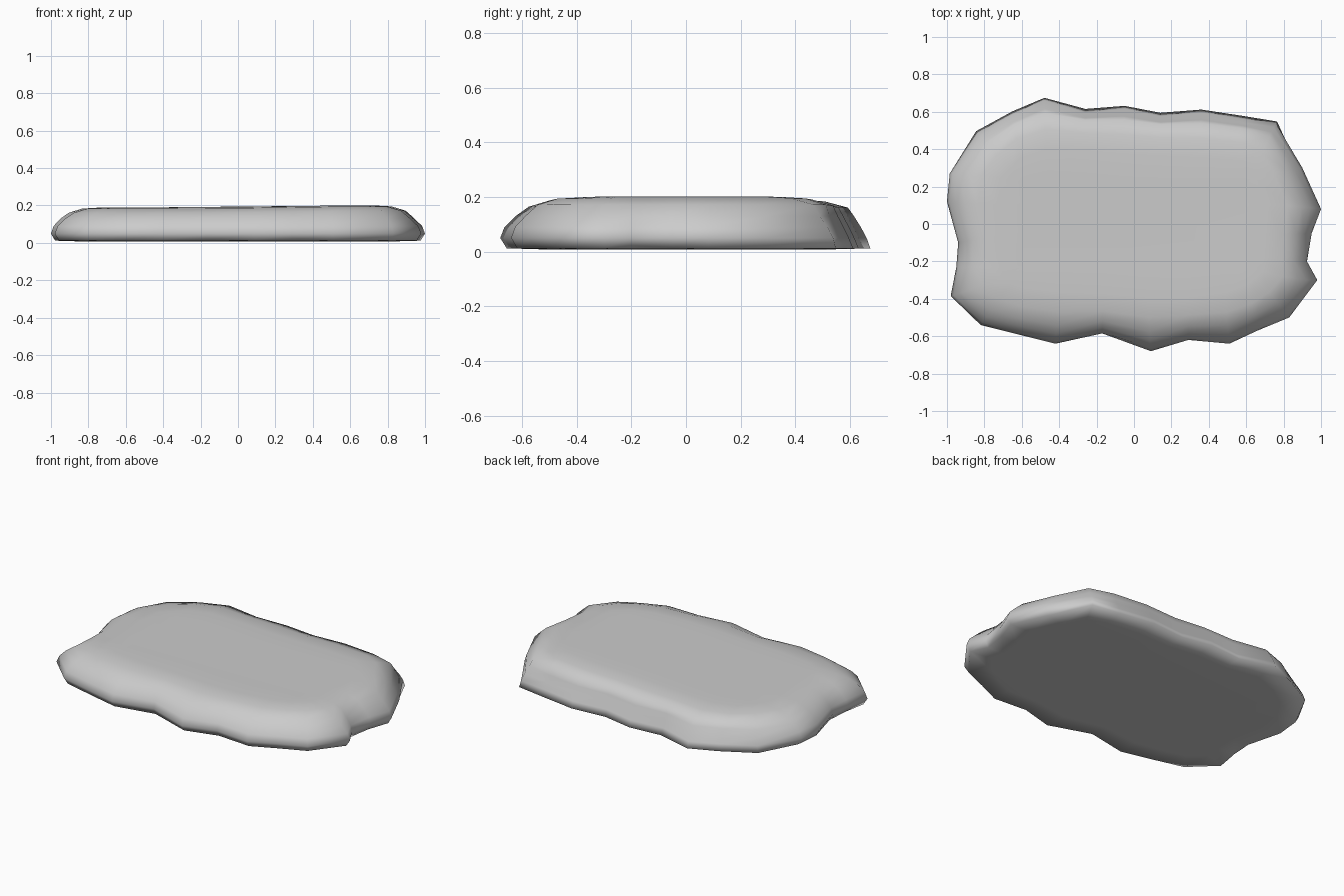
import bpy, bmesh
from mathutils import Vector

if "Cube" in bpy.data.objects:
    bpy.data.objects.remove(bpy.data.objects["Cube"])

# Widest outline of the slab, counter-clockwise from the right
OUTLINE = [(1.0, .08), (.90, .30), (.77, .56), (.58, .585), (.36, .62), (.14, .60),
           (-.05, .64), (-.26, .62), (-.48, .685), (-.65, .61), (-.85, .505),
           (-.985, .27), (-1.0, .12), (-.94, -.10), (-.95, -.23), (-.98, -.385),
           (-.82, -.54), (-.62, -.59), (-.42, -.64), (-.17, -.585), (.09, -.68),
           (.29, -.62), (.51, -.64), (.66, -.57), (.83, -.50), (.98, -.30),
           (.925, -.20), (.95, -.05)]
# Edge profile: inset, height, how far the outline bumps are smoothed out
PROFILE = [(.14, .008, .5), (.02, .012, .1), (0, .05, 0), (.012, .09, .1),
           (.045, .13, .3), (.085, .163, .5), (.15, .186, .8), (.25, .192, 1), (.38, .191, 1)]

pts = [Vector(p) for p in OUTLINE]
n = len(pts)


def clamp(v, m):
    return max(-m, min(m, v))


def ring_point(i, inset, z, smooth):
    mean = (pts[i - 1] + pts[i] * 2 + pts[(i + 1) % n]) / 4
    p = pts[i].lerp(mean, smooth)
    target = Vector((clamp(p.x, .58), clamp(p.y, .22)))
    back = p.y > .4
    if back and z < .17:                       # steeper back wall, widest at its foot
        inset = .006 + (z - .01) * .45 if z > .01 else inset
    q = p + (target - p).normalized() * min(inset, (target - p).length * .95)
    if z > .15:                                # gentle unevenness of the top
        z += .009 * clamp(q.x / .6, 1) * (1 if q.x > 0 else .3)
    return (q.x, q.y, z)


# Stone slab: stacked rings capped above and below
bm = bmesh.new()
rings = [[bm.verts.new(ring_point(i, *row)) for i in range(n)] for row in PROFILE]
for a, b in zip(rings, rings[1:]):
    for i in range(n):
        j = (i + 1) % n
        bm.faces.new((a[i], a[j], b[j], b[i]))
bm.faces.new(rings[0][::-1])
bm.faces.new(rings[-1])
for f in bm.faces:
    f.smooth = True
bmesh.ops.recalc_face_normals(bm, faces=bm.faces)
mesh = bpy.data.meshes.new("stone_slab")
bm.to_mesh(mesh)
bm.free()
slab = bpy.data.objects.new("stone_slab", mesh)
bpy.context.collection.objects.link(slab)
